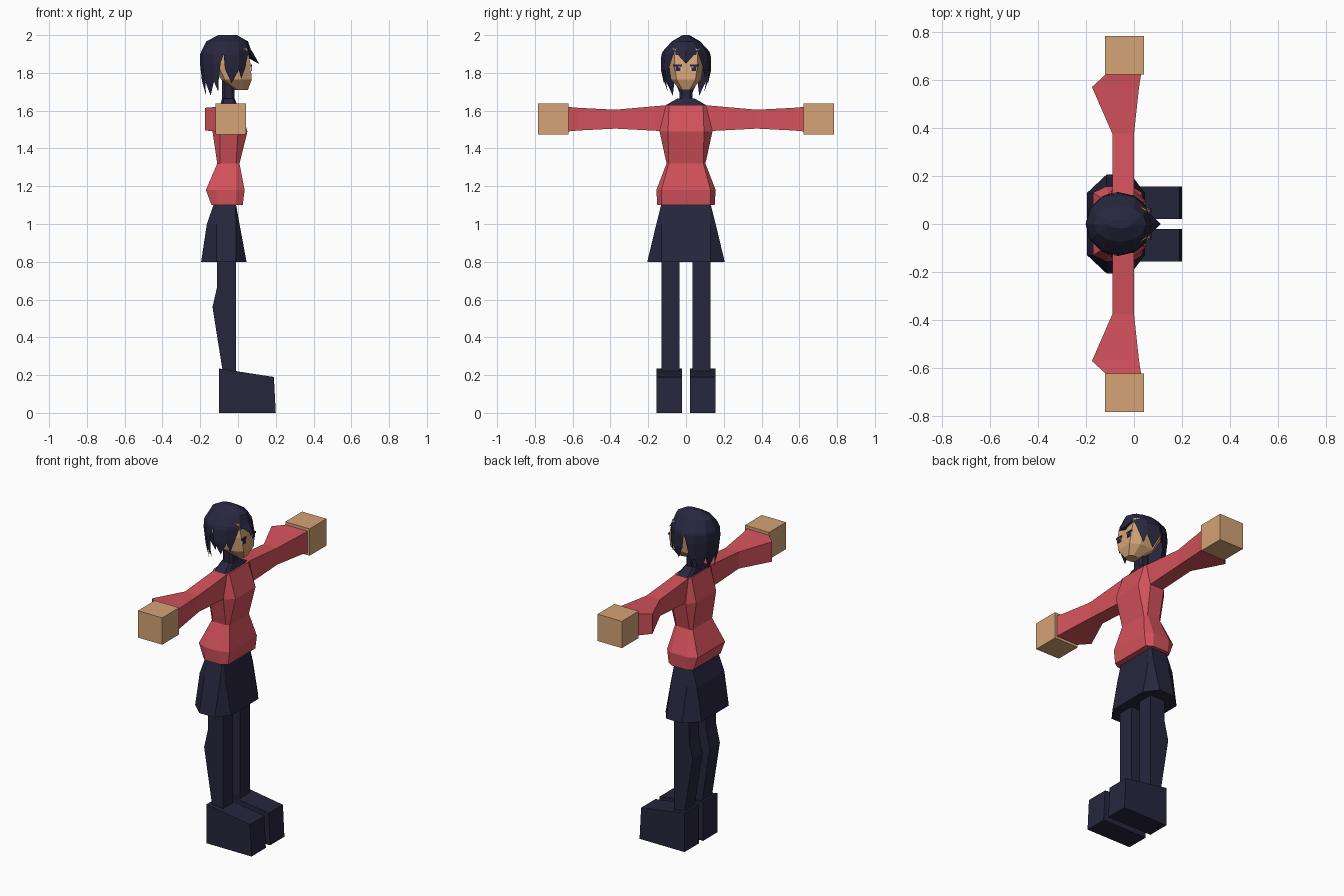
import bpy, bmesh, math

if "Cube" in bpy.data.objects:
    bpy.data.objects.remove(bpy.data.objects["Cube"])

def mat(name, col):
    m = bpy.data.materials.new(name)
    m.diffuse_color = (*col, 1)
    m.use_nodes = True
    m.node_tree.nodes["Principled BSDF"].inputs["Base Color"].default_value = m.diffuse_color
    return m

NAVY = mat("navy", (0.020, 0.019, 0.048))
RED = mat("red", (0.66, 0.085, 0.105))
SKIN = mat("skin", (0.66, 0.37, 0.18))
WHITE = mat("white", (0.8, 0.8, 0.85))

def mesh(name, verts, faces, m):
    bm = bmesh.new()
    vs = [bm.verts.new(v) for v in verts]
    for f in faces:
        bm.faces.new([vs[i] for i in f])
    bmesh.ops.recalc_face_normals(bm, faces=bm.faces)
    me = bpy.data.meshes.new(name)
    bm.to_mesh(me)
    bm.free()
    me.materials.append(m)
    ob = bpy.data.objects.new(name, me)
    bpy.context.collection.objects.link(ob)
    return ob

def loft(name, rings, m):
    """Join equal-length rings of points, with end caps."""
    n = len(rings[0])
    verts = [p for r in rings for p in r]
    faces = [(k*n + i, k*n + (i+1) % n, (k+1)*n + (i+1) % n, (k+1)*n + i)
             for k in range(len(rings)-1) for i in range(n)]
    faces += [tuple(range(n)), tuple(range(len(verts)-n, len(verts)))]
    return mesh(name, verts, faces, m)

def octo(z, x0, x1, yf, yw, xa, xb):
    """Eight-sided body section: flat front/back of half width yf, sides at yw."""
    half = [(x1, yf, z), (xb, yw, z), (xa, yw, z), (x0, yf, z)]
    return half + [(x, -y, z) for x, y, z in reversed(half)]

def rect_z(z, x0, x1, y0, y1):
    return [(x0, y0, z), (x1, y0, z), (x1, y1, z), (x0, y1, z)]

def rect_y(y, x0, x1, z0, z1):
    return [(x0, y, z0), (x1, y, z0), (x1, y, z1), (x0, y, z1)]

# Torso, skirt, collar and neck
loft("sweater", [octo(1.10, -.14, .025, .13, .152, -.115, -.01),
                 octo(1.18, -.17, .035, .13, .157, -.115, -.01),
                 octo(1.32, -.11, .008, .092, .103, -.095, -.01),
                 octo(1.49, -.135, .05, .095, .14, -.095, 0),
                 octo(1.63, -.10, .005, .09, .105, -.09, 0)], RED)
loft("skirt", [octo(.80, -.195, .045, .13, .205, -.115, -.012),
               octo(1.0, -.165, .008, .13, .157, -.115, -.01),
               octo(1.10, -.13, -.01, .125, .132, -.115, -.015)], NAVY)
loft("collar", [octo(1.62, -.095, .0, .09, .122, -.085, -.01),
                octo(1.665, -.085, -.018, .03, .045, -.075, -.028)], NAVY)
loft("neck", [octo(z, -.085, -.018, .022, .035, -.07, -.033)
              for z in (1.65, 1.78)], NAVY)

for s, side in ((1, "left"), (-1, "right")):
    # Legs and shoes
    loft(side + "_leg", [rect_z(z, x, -.01, s*.035, s*.13) for z, x in
         ((.2, -.078), (.56, -.135), (.67, -.11), (.95, -.11))], NAVY)
    prof = [(-.10, 0), (.20, 0), (.19, .19), (-.10, .235)]
    loft(side + "_shoe", [[(x, s*y, z) for x, z in prof]
                          for y in (.02, .157)], NAVY)
    # Arms and hands
    loft(side + "_sleeve", [rect_y(s*y, *r) for y, r in (
        (.09, (-.09, 0, 1.49, 1.63)), (.375, (-.09, 0, 1.505, 1.605)),
        (.57, (-.175, .021, 1.495, 1.615)), (.625, (-.115, .03, 1.49, 1.62)))], RED)
    loft(side + "_hand", [rect_y(s*y, -.12, .042, 1.475, 1.637)
                          for y in (.622, .783)], SKIN)

# Head
loft("head", [octo(1.71, -.02, .052, .018, .03, 0, .03),
              octo(1.765, -.09, .073, .05, .08, -.07, .02),
              octo(1.85, -.14, .066, .062, .092, -.11, .01),
              octo(1.93, -.14, .05, .06, .09, -.11, .0)], SKIN)

# Eyes: thin plates with white corners and a highlight
def plate(name, y, z, w, h, x, m):
    loft(name, [rect_z(z + d*h/2, x-.006, x, y-w/2, y+w/2) for d in (-1, 1)], m)

for s, side in ((1, "left"), (-1, "right")):
    plate(side + "_eye_white", s*.042, 1.824, .036, .026, .0715, WHITE)
    plate(side + "_iris", s*.042, 1.824, .025, .028, .0735, NAVY)
    plate(side + "_eyelash", s*.044, 1.840, .044, .010, .0735, NAVY)
    plate(side + "_eye_glint", s*.036, 1.831, .006, .006, .0745, WHITE)

# Hair cap
def h(a, z, k=1):
    a = math.radians(a)
    return (-.064 + .136*k*math.cos(a), .131*k*math.sin(a), z)

def ring(z, cx, rx, ry):
    return [(cx + rx*math.cos(i*math.pi/6), ry*math.sin(i*math.pi/6), z)
            for i in range(12)]

loft("hair_cap", [ring(1.895, -.064, .136, .131), ring(1.915, -.062, .132, .122),
                  ring(1.967, -.057, .11, .075), ring(2.0, -.055, .05, .018)], NAVY)

# Fringe point
mesh("fringe", [(.072, 0, 1.92), (.055, .055, 1.91), (.055, -.055, 1.91),
                (.112, 0, 1.848), (.06, 0, 1.875)],
     [(0, 1, 3), (0, 3, 2), (1, 4, 3), (4, 2, 3)], NAVY)

# Side locks and back hair as folded panels
for s, side in ((1, "left"), (-1, "right")):
    mesh(side + "_front_lock",
         [h(s*30, 1.9), h(s*60, 1.9), h(s*62, 1.83, 1.02), h(s*52, 1.77, .98),
          h(s*42, 1.83, 1.02)], [(0, 1, 2, 4), (4, 2, 3)], NAVY)
    mesh(side + "_side_lock",
         [h(s*58, 1.9), h(s*95, 1.9), h(s*92, 1.82, 1.02), h(s*76, 1.745, .92),
          h(s*62, 1.81, 1.02)], [(0, 1, 2, 4), (4, 2, 3)], NAVY)
    angs = (95, 120, 150, 180)
    rows = [[h(s*a, 1.9) for a in angs],
            [h(s*(a if a > 95 else 102), 1.85, 1.01) for a in angs],
            [h(s*(a if a > 95 else 108), 1.755, .93) for a in angs]]
    v = sum(rows, [])
    f = [(r*4+i, r*4+i+1, r*4+i+5, r*4+i+4) for r in range(2) for i in range(3)]
    for i, (a, z) in enumerate(((112, 1.70), (138, 1.68), (165, 1.68))):
        v.append(h(s*a, z, .8))
        f.append((8+i, 9+i, 12+i))
    mesh(side + "_back_hair", v, f, NAVY)
